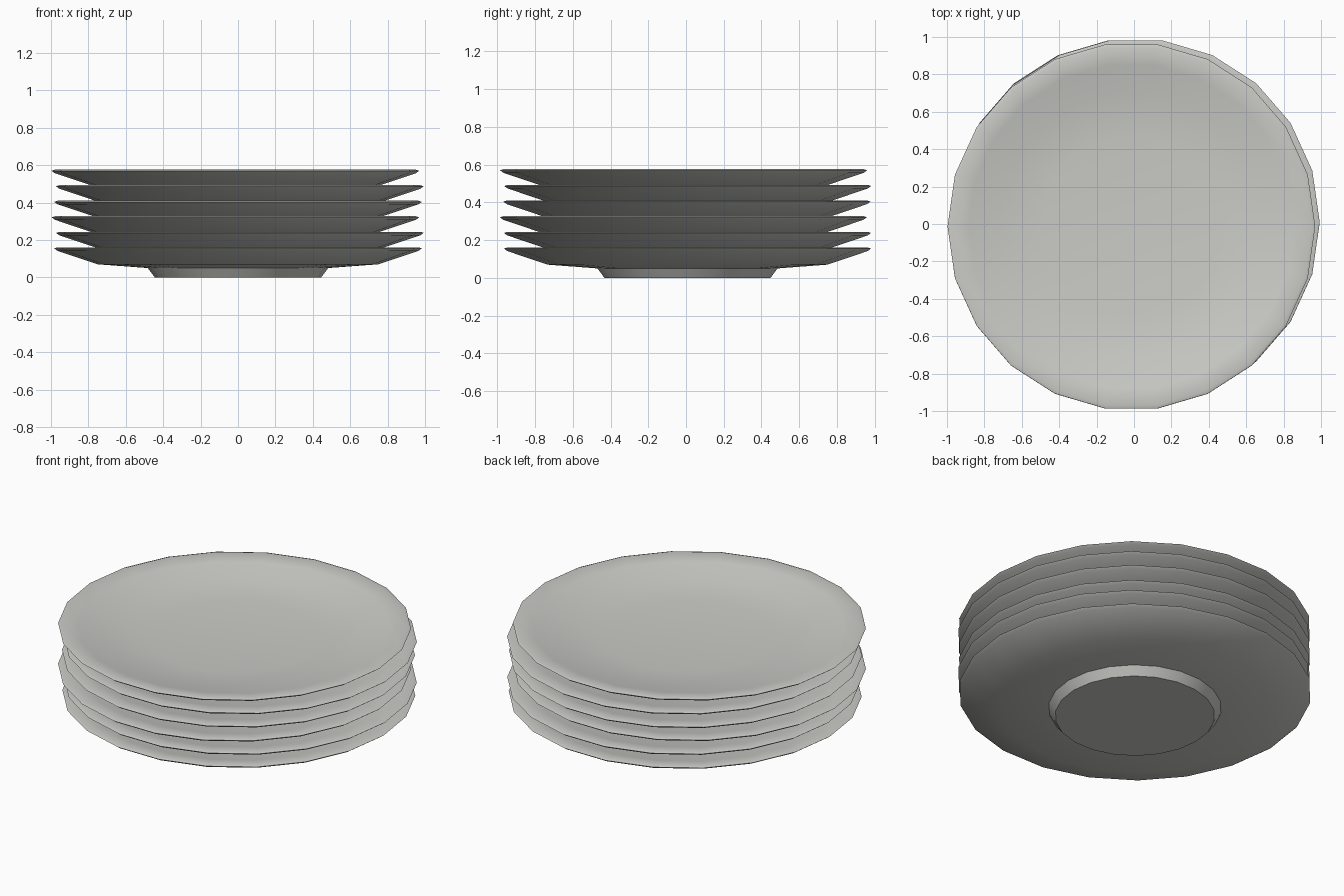
import bpy, bmesh, math
from mathutils import Vector

cube = bpy.data.objects.get("Cube")
if cube:
    bpy.data.objects.remove(cube, do_unlink=True)

SIDES = 22
SPACING = 0.083

# Glazed ceramic colour
ceramic = bpy.data.materials.new("pale_grey_ceramic")
ceramic.use_nodes = True
colour = (0.6, 0.6, 0.575, 1)
ceramic.diffuse_color = colour
ceramic.node_tree.nodes["Principled BSDF"].inputs["Base Color"].default_value = colour

# Plate cross-section (radius, height): foot, underside, rim, bowl
PROFILE = [(0, 0), (0.445, 0), (0.482, 0.05), (0.75, 0.07), (0.965, 0.142),
           (0.983, 0.155), (0.965, 0.161), (0.87, 0.145), (0.72, 0.108),
           (0.48, 0.088), (0, 0.083)]


def plate_mesh():
    """Spin the cross-section into a closed plate."""
    bm = bmesh.new()
    verts = [bm.verts.new((r, 0, z)) for r, z in PROFILE]
    edges = [bm.edges.new(pair) for pair in zip(verts, verts[1:])]
    bmesh.ops.spin(bm, geom=verts + edges, cent=Vector(), axis=(0, 0, 1),
                   angle=math.tau, steps=SIDES, use_duplicate=False)
    bmesh.ops.remove_doubles(bm, verts=bm.verts, dist=0.0005)
    bmesh.ops.recalc_face_normals(bm, faces=bm.faces)
    mesh = bpy.data.meshes.new("plate")
    bm.to_mesh(mesh)
    bm.free()
    mesh.materials.append(ceramic)
    return mesh


# Slightly uneven stack of six plates, bottom to top
mesh = plate_mesh()
OFFSETS = [(0, 0.008), (0.01, 0.008), (-0.014, -0.014),
           (0, 0.005), (0.01, 0.009), (-0.014, -0.013)]
bpy.ops.object.select_all(action='DESELECT')
for i, (x, y) in enumerate(OFFSETS):
    plate = bpy.data.objects.new(f"plate_{i + 1}", mesh)
    bpy.context.collection.objects.link(plate)
    plate.location = (x, y, i * SPACING)

# Smooth glaze with a crisp foot
plate.select_set(True)
bpy.context.view_layer.objects.active = plate
bpy.ops.object.shade_smooth_by_angle(angle=math.radians(35))
